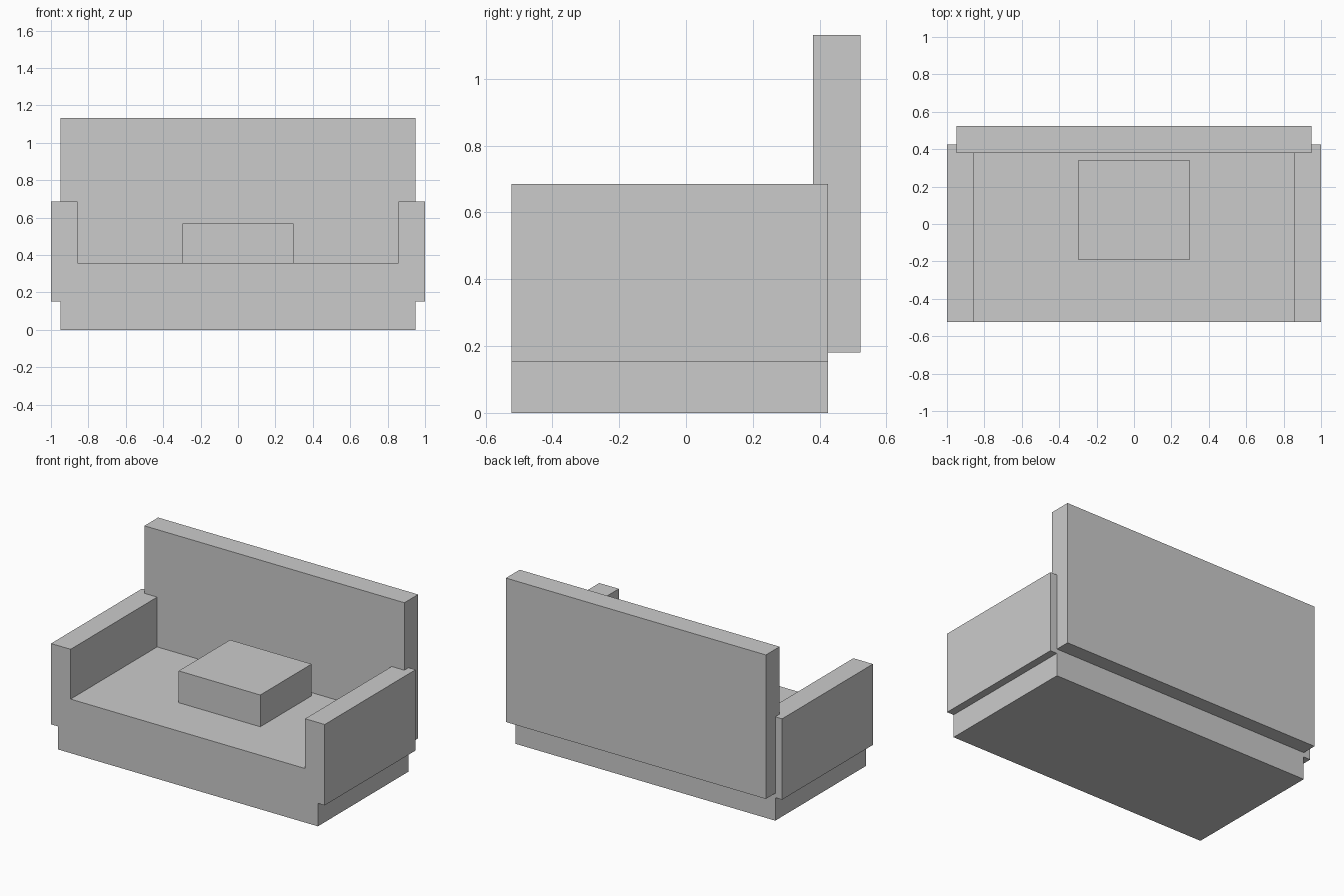
import bpy
import bmesh

default_cube = bpy.data.objects.get("Cube")
if default_cube:
    bpy.data.objects.remove(default_cube, do_unlink=True)

# One plain upholstery colour
grey = bpy.data.materials.new("light grey")
grey.use_nodes = True
colour = (0.6, 0.6, 0.6, 1.0)
grey.diffuse_color = colour
for node in grey.node_tree.nodes:
    if node.type == "BSDF_PRINCIPLED":
        node.inputs["Base Color"].default_value = colour


def box(name, x, y, z):
    """Add a flat-faced box spanning the given (low, high) ranges."""
    bm = bmesh.new()
    bmesh.ops.create_cube(bm, size=1)
    for v in bm.verts:
        v.co = [span[0] if c < 0 else span[1] for c, span in zip(v.co, (x, y, z))]
    mesh = bpy.data.meshes.new(name)
    bm.to_mesh(mesh)
    bm.free()
    mesh.materials.append(grey)
    obj = bpy.data.objects.new(name, mesh)
    bpy.context.collection.objects.link(obj)
    return obj


FRONT, REAR = -0.523, 0.425
HALF_WIDTH = 0.95
SEAT_TOP = 0.357

# Seat base resting on the floor
box("seat_base", (-HALF_WIDTH, HALF_WIDTH), (FRONT, REAR), (0, SEAT_TOP))

# Armrests overhang the base on both sides
for side, x in (("left", (0.857, 1)), ("right", (-1, -0.857))):
    box(side + "_armrest", x, (FRONT, REAR), (0.152, 0.686))

# Tall backrest, set behind the base and raised off the floor
box("backrest", (-HALF_WIDTH, HALF_WIDTH), (0.38, 0.523), (0.181, 1.132))

# Loose block cushion on the seat
box("cushion", (-0.298, 0.298), (-0.193, 0.343), (SEAT_TOP, 0.567))
